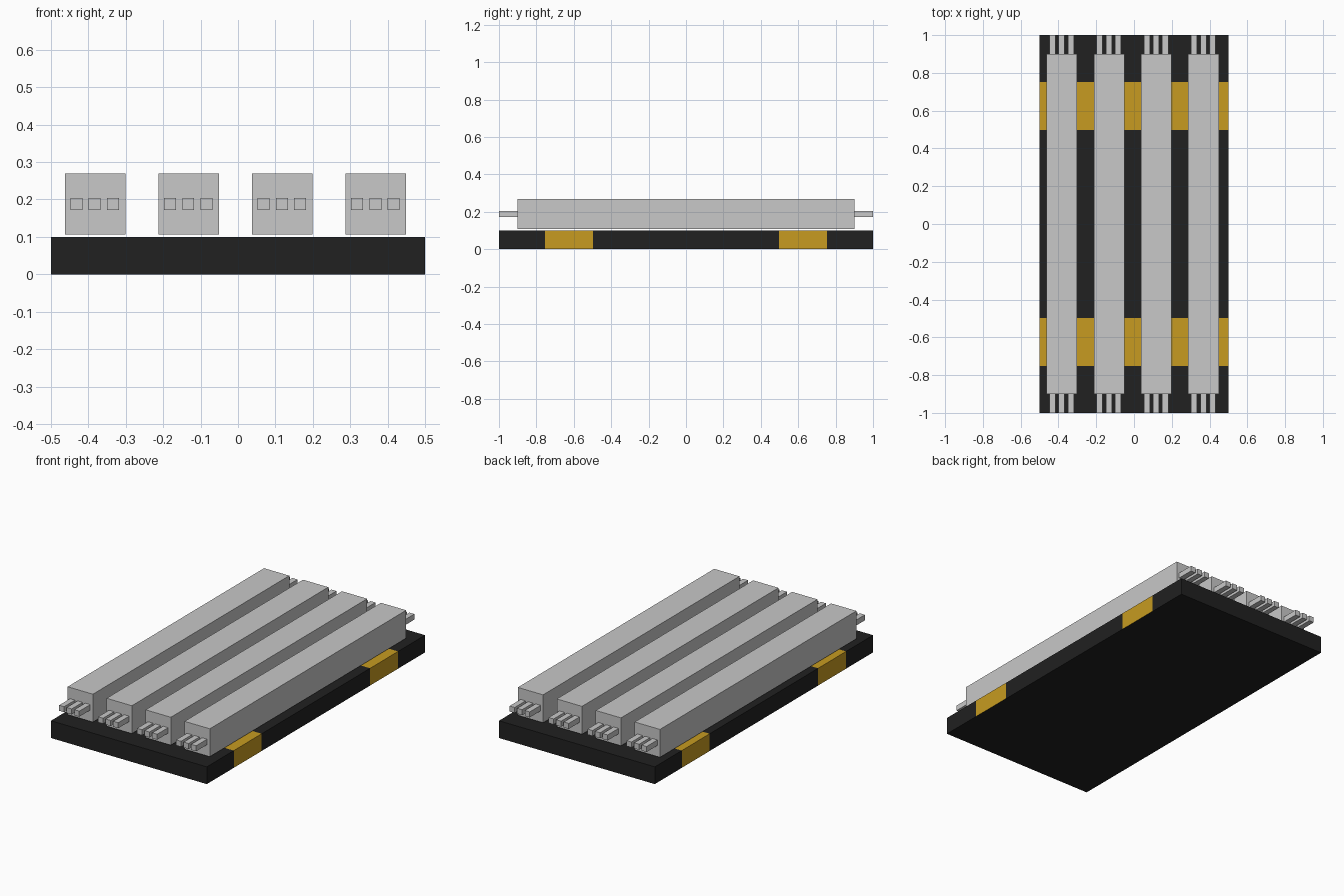
import bpy, bmesh
from mathutils import Vector

if "Cube" in bpy.data.objects:
    bpy.data.objects.remove(bpy.data.objects["Cube"])


def material(name, rgb):
    m = bpy.data.materials.new(name)
    m.diffuse_color = (*rgb, 1)
    m.use_nodes = True
    m.node_tree.nodes["Principled BSDF"].inputs["Base Color"].default_value = m.diffuse_color
    return m


black = material("black", (0.015, 0.015, 0.015))
gold = material("gold", (0.57, 0.33, 0.015))
grey = material("light grey", (0.58, 0.58, 0.58))


def add_box(bm, lo, hi):
    """Add an axis-aligned box between two corners."""
    lo, hi = Vector(lo), Vector(hi)
    verts = bmesh.ops.create_cube(bm, size=1)["verts"]
    bmesh.ops.scale(bm, vec=hi - lo, verts=verts)
    bmesh.ops.translate(bm, vec=(lo + hi) / 2, verts=verts)


def make_object(name, bm, *mats):
    mesh = bpy.data.meshes.new(name)
    bm.to_mesh(mesh)
    bm.free()
    for m in mats:
        mesh.materials.append(m)
    obj = bpy.data.objects.new(name, mesh)
    bpy.context.collection.objects.link(obj)
    return obj


# Base slab, cut across so two gold bands wrap the top and sides
BAND_IN, BAND_OUT = 0.497, 0.753
bm = bmesh.new()
add_box(bm, (-0.5, -1, 0), (0.5, 1, 0.1))
for y in (-BAND_OUT, -BAND_IN, BAND_IN, BAND_OUT):
    bmesh.ops.bisect_plane(bm, geom=bm.verts[:] + bm.edges[:] + bm.faces[:],
                           plane_co=(0, y, 0), plane_no=(0, 1, 0))
bm.normal_update()
for f in bm.faces:
    y = abs(f.calc_center_median().y)
    if BAND_IN < y < BAND_OUT and f.normal.z > -0.5:
        f.material_index = 1
make_object("base", bm, black, gold)

# Four long bars, each with three small pins at both ends
HALF, PIN = 0.081, 0.016
for i in range(4):
    cx = -0.382 + 0.25 * i
    bm = bmesh.new()
    add_box(bm, (cx - HALF, -0.9, 0.107), (cx + HALF, 0.9, 0.269))
    make_object(f"bar_{i + 1}", bm, grey)

    bm = bmesh.new()
    for k in (-1, 0, 1):
        px = cx - 0.001 + 0.0485 * k
        for y0, y1 in ((-1, -0.9), (0.9, 1)):
            add_box(bm, (px - PIN, y0, 0.172), (px + PIN, y1, 0.204))
    make_object(f"bar_pins_{i + 1}", bm, grey)
